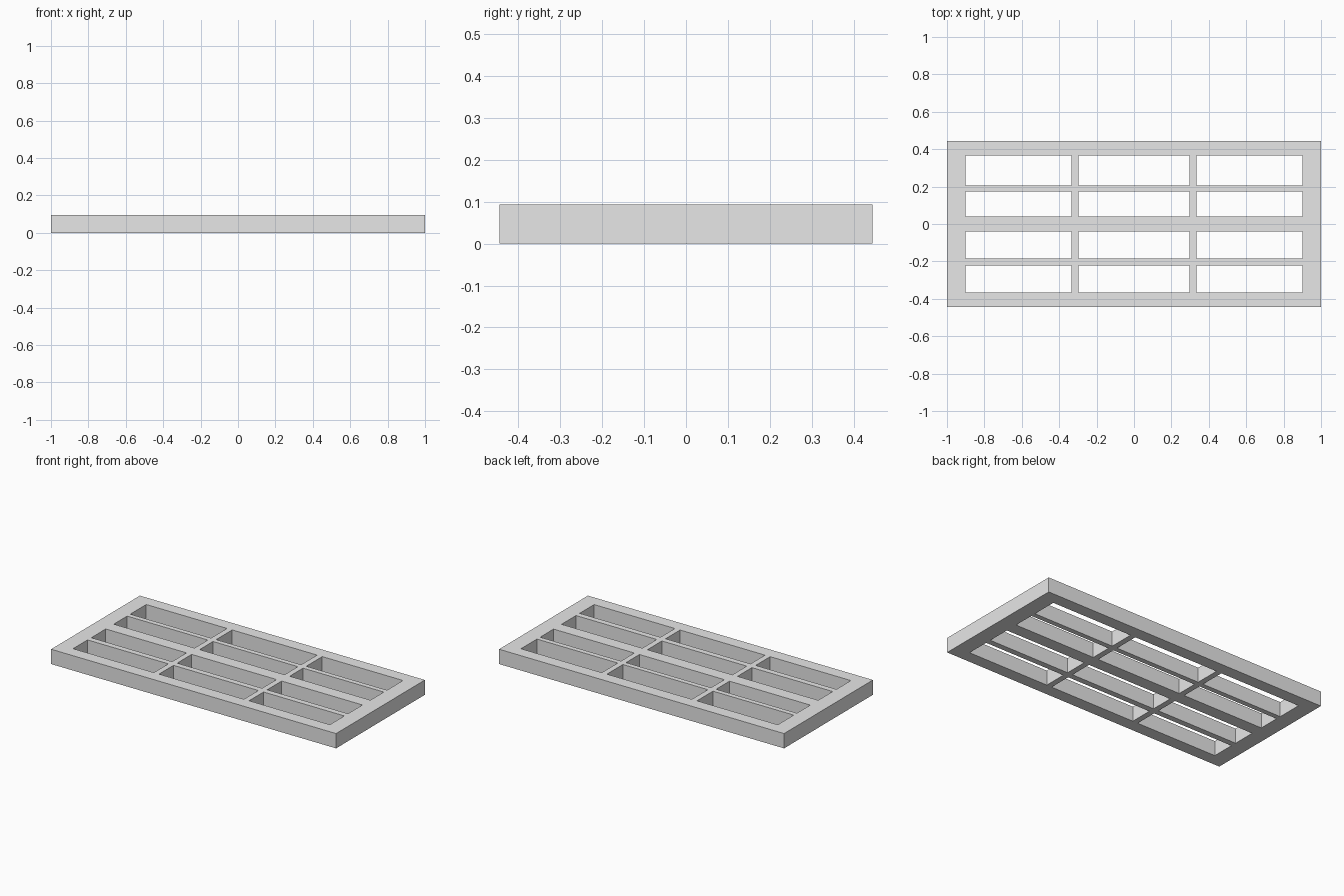
import bpy
import bmesh

cube = bpy.data.objects.get("Cube")
if cube:
    bpy.data.objects.remove(cube, do_unlink=True)

HEIGHT = 0.094
# Edges of the rails: every odd-odd cell between them is an opening
half_x = [0.298, 0.334, 0.901, 1.0]
xs = [-x for x in reversed(half_x)] + half_x
ys = [-0.445, -0.366, -0.221, -0.184, -0.039, 0.041, 0.175, 0.207, 0.367, 0.445]

grey = bpy.data.materials.new("plain_grey")
grey.use_nodes = True
colour = (0.8, 0.8, 0.8, 1.0)
grey.diffuse_color = colour
grey.node_tree.nodes["Principled BSDF"].inputs["Base Color"].default_value = colour

# Flat lattice of frame, mullions and glazing bars, extruded to full thickness
bm = bmesh.new()
verts = [[bm.verts.new((x, y, 0)) for y in ys] for x in xs]
for i in range(len(xs) - 1):
    for j in range(len(ys) - 1):
        if i % 2 and j % 2:
            continue
        bm.faces.new((verts[i][j], verts[i + 1][j],
                      verts[i + 1][j + 1], verts[i][j + 1]))
top = bmesh.ops.extrude_face_region(bm, geom=bm.faces[:], use_keep_orig=True)
moved = [g for g in top["geom"] if isinstance(g, bmesh.types.BMVert)]
bmesh.ops.translate(bm, verts=moved, vec=(0, 0, HEIGHT))
bmesh.ops.recalc_face_normals(bm, faces=bm.faces[:])

mesh = bpy.data.meshes.new("window_frame")
bm.to_mesh(mesh)
bm.free()
mesh.materials.append(grey)
frame = bpy.data.objects.new("window_frame", mesh)
bpy.context.collection.objects.link(frame)
